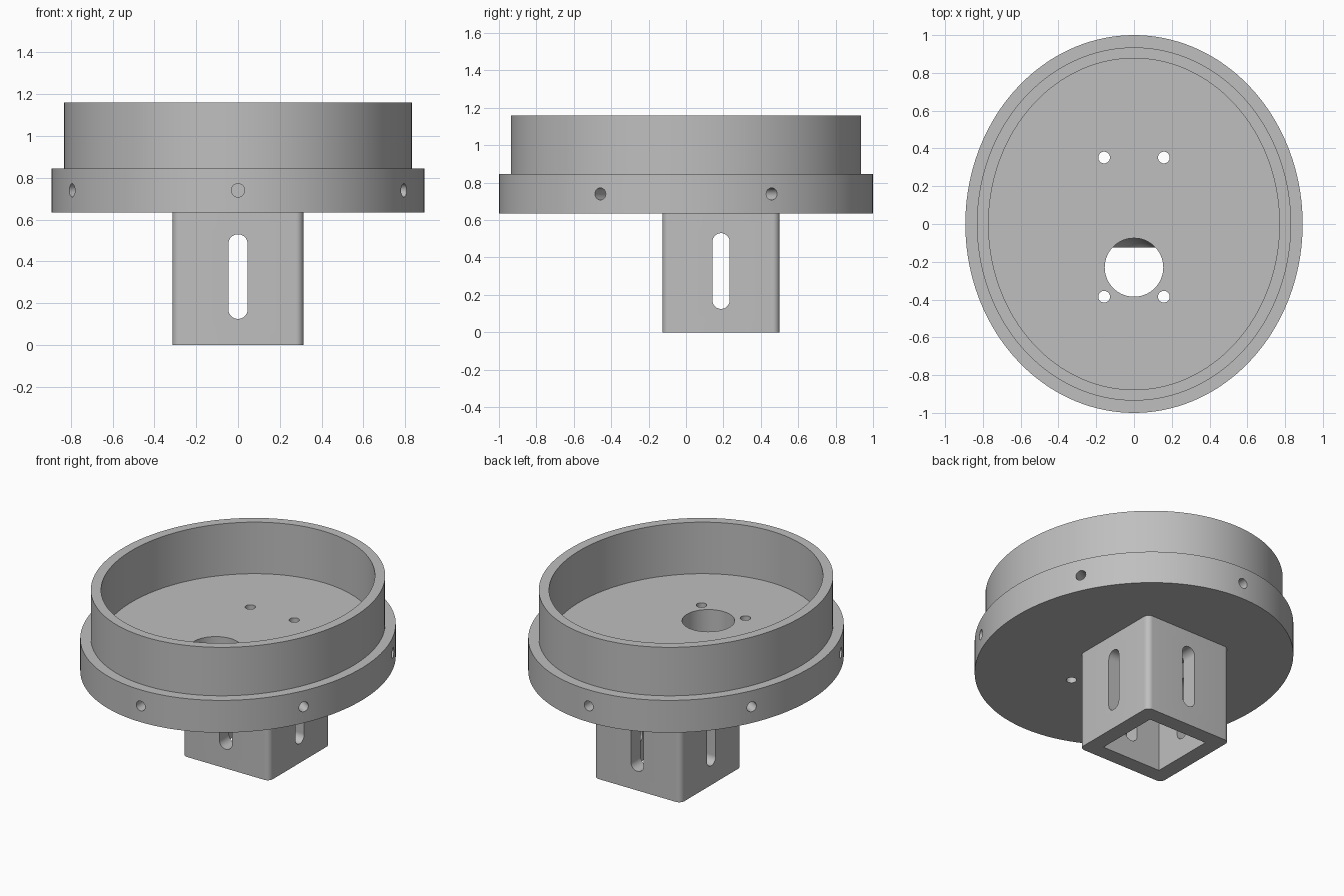
import bpy, bmesh, math
from mathutils import Matrix, Vector

old = bpy.data.objects.get("Cube")
if old:
    bpy.data.objects.remove(old, do_unlink=True)

grey = bpy.data.materials.new("light_grey")
grey.use_nodes = True
colour = (0.52, 0.52, 0.52, 1)
grey.diffuse_color = colour
grey.node_tree.nodes["Principled BSDF"].inputs["Base Color"].default_value = colour


def make(name, bm):
    bmesh.ops.recalc_face_normals(bm, faces=bm.faces)
    mesh = bpy.data.meshes.new(name)
    bm.to_mesh(mesh)
    bm.free()
    mesh.materials.append(grey)
    ob = bpy.data.objects.new(name, mesh)
    bpy.context.collection.objects.link(ob)
    return ob


def box(name, low, high, fillet=0):
    low, high = Vector(low), Vector(high)
    bm = bmesh.new()
    bmesh.ops.create_cube(bm, size=1, matrix=Matrix.Translation((low + high) / 2)
                          @ Matrix.Diagonal((*(high - low), 1)))
    if fillet:
        upright = [e for e in bm.edges
                   if abs(e.verts[0].co.z - e.verts[1].co.z) > 0.1]
        bmesh.ops.bevel(bm, geom=upright, offset=fillet, segments=8,
                        affect='EDGES', profile=0.5)
    return make(name, bm)


def rod(name, centre, direction, radius, length, segments=32):
    bm = bmesh.new()
    turn = Vector(direction).to_track_quat('Z', 'Y').to_matrix().to_4x4()
    bmesh.ops.create_cone(bm, cap_ends=True, segments=segments, radius1=radius,
                          radius2=radius, depth=length,
                          matrix=Matrix.Translation(centre) @ turn)
    return make(name, bm)


def boolean(ob, other, operation='DIFFERENCE'):
    mod = ob.modifiers.new("boolean", 'BOOLEAN')
    mod.object, mod.operation, mod.solver = other, operation, 'EXACT'
    bpy.context.view_layer.objects.active = ob
    bpy.ops.object.modifier_apply(modifier=mod.name)
    bpy.data.objects.remove(other, do_unlink=True)


# Oval housing: stepped flange and raised rim around a sunken floor
bottom, step, floor, top = 0.635, 0.845, 0.825, 1.16
profile = [(0.893, 1, bottom), (0.893, 1, step), (0.832, 0.935, step),
           (0.832, 0.935, top), (0.77, 0.877, top), (0.77, 0.877, floor)]
sides = 144
bm = bmesh.new()
rings = []
for rx, ry, z in profile:
    angles = [math.tau * i / sides for i in range(sides)]
    rings.append([bm.verts.new((rx * math.cos(a), ry * math.sin(a), z)) for a in angles])
for a, b in zip(rings, rings[1:]):
    for i in range(sides):
        j = (i + 1) % sides
        bm.faces.new((a[i], a[j], b[j], b[i]))
bm.faces.new(rings[0])
bm.faces.new(rings[-1])
housing = make("oval_housing", bm)

# Cable hole and four screw holes through the floor
hole_y, hole_r = -0.23, 0.155
boolean(housing, rod("cable_hole", (0, hole_y, 0.73), (0, 0, 1), hole_r, 0.5, 64))
for x in (-0.158, 0.158):
    for y in (-0.385, 0.352):
        boolean(housing, rod("screw_hole", (x, y, 0.73), (0, 0, 1), 0.031, 0.5))

# Six blind radial holes round the flange
for k in range(6):
    a = math.radians(30 + 60 * k)
    d = Vector((math.cos(a), math.sin(a), 0))
    edge = 1 / math.hypot(d.x / 0.893, d.y)
    boolean(housing, rod("radial_hole", d * edge + Vector((0, 0, 0.74)), d, 0.032, 0.24))

# Square hollow post with rounded corners and a slot in every side
mid, half, wall = 0.1875, 0.313, 0.1
inner = half - wall
post = box("square_post", (-half, mid - half, 0), (half, mid + half, bottom + 0.001), 0.036)
boolean(post, box("post_bore", (-inner, mid - inner, -0.1), (inner, mid + inner, 1)))
slot_r, low, high = 0.046, 0.125, 0.53
for along in ((1, 0, 0), (0, 1, 0)):
    across = Vector((along[1], along[0], 0)) * slot_r
    reach = Vector(along) * 0.6
    centre = Vector((0, mid, 0))
    size = across + reach
    ends = Vector((0, 0, low + slot_r)), Vector((0, 0, high - slot_r))
    boolean(post, box("slot", centre - size + ends[0], centre + size + ends[1]))
    for end in ends:
        boolean(post, rod("slot_end", centre + end, along, slot_r, 1.2, 48))

# Scooped lip where the cable hole meets the post wall
lip_top = 0.75
lip = box("scooped_lip", (-0.18, mid - half, bottom), (0.18, -0.03, lip_top))
bm = bmesh.new()
bmesh.ops.create_uvsphere(bm, u_segments=64, v_segments=32, radius=hole_r,
                          matrix=Matrix.Translation((0, hole_y, lip_top + 0.001)))
boolean(lip, make("scoop", bm))

# Shade curved walls smooth and keep edges sharp
bpy.ops.object.select_all(action='DESELECT')
for ob in (housing, post, lip):
    ob.select_set(True)
bpy.context.view_layer.objects.active = housing
bpy.ops.object.shade_smooth_by_angle(angle=math.radians(30))
